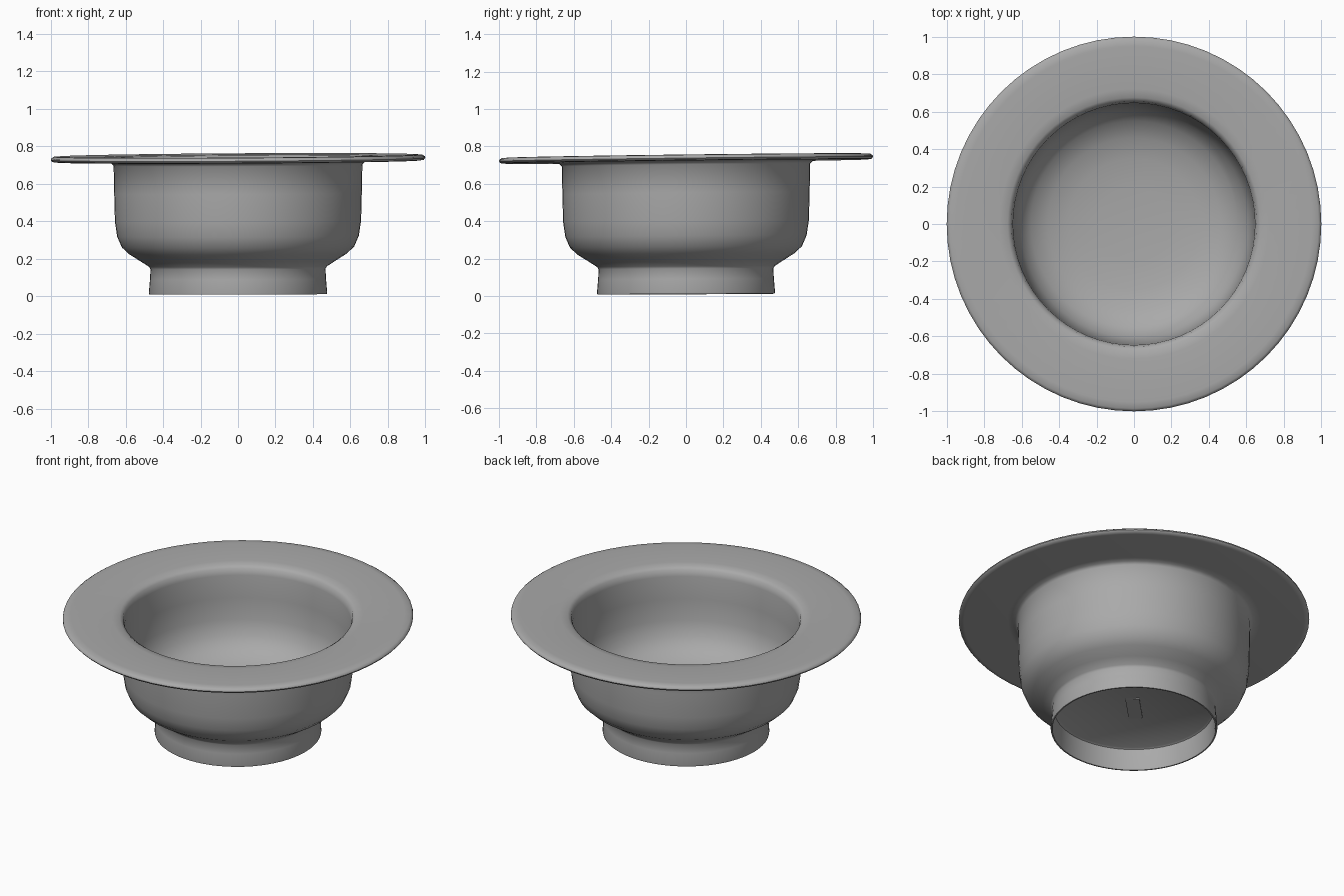
import bpy
import bmesh
import math

default_cube = bpy.data.objects.get("Cube")
if default_cube:
    bpy.data.objects.remove(default_cube)

SEGMENTS = 64

grey = bpy.data.materials.new("plain grey")
grey.use_nodes = True
colour = (0.4, 0.4, 0.4, 1)
grey.diffuse_color = colour
grey.node_tree.nodes["Principled BSDF"].inputs["Base Color"].default_value = colour


def lean(x, y, z):
    """Slight hand-made tilt that grows towards the brim."""
    return z + (0.012 * y + 0.006 * x) * (0.4 + 0.6 * z / 0.74)


def finish(name, bm):
    bmesh.ops.recalc_face_normals(bm, faces=bm.faces)
    mesh = bpy.data.meshes.new(name)
    bm.to_mesh(mesh)
    bm.free()
    mesh.materials.append(grey)
    obj = bpy.data.objects.new(name, mesh)
    bpy.context.collection.objects.link(obj)
    bpy.ops.object.select_all(action="DESELECT")
    bpy.context.view_layer.objects.active = obj
    obj.select_set(True)
    bpy.ops.object.shade_smooth_by_angle(angle=math.radians(50))
    return obj


def lathe(name, profile):
    bm = bmesh.new()
    points = [bm.verts.new((r, 0, z)) for r, z in profile]
    edges = [bm.edges.new(pair) for pair in zip(points, points[1:])]
    bmesh.ops.spin(bm, geom=points + edges, cent=(0, 0, 0), axis=(0, 0, 1),
                   angle=math.tau, steps=SEGMENTS, use_merge=False)
    bmesh.ops.remove_doubles(bm, verts=bm.verts, dist=0.0005)
    for v in bm.verts:
        v.co.z = lean(*v.co)
    return finish(name, bm)


# Bowl with wide brim, from the inner floor over the rim to the hollow foot
inside = [(0, 0.18), (0.2, 0.183), (0.35, 0.195), (0.46, 0.22), (0.55, 0.265),
          (0.605, 0.33), (0.632, 0.42), (0.642, 0.55), (0.646, 0.69), (0.655, 0.728)]
brim = [(0.675, 0.742), (0.72, 0.747), (0.95, 0.751), (0.985, 0.749), (0.998, 0.74),
        (1.0, 0.732), (0.992, 0.722), (0.97, 0.719), (0.72, 0.719), (0.68, 0.715)]
outside = [(0.664, 0.7), (0.661, 0.55), (0.657, 0.4), (0.645, 0.32), (0.62, 0.262),
           (0.58, 0.225), (0.52, 0.187), (0.475, 0.158)]
foot = [(0.467, 0.145), (0.47, 0.09), (0.476, 0.02), (0.474, 0.01),
        (0.466, 0.01), (0.462, 0.03), (0.456, 0.14), (0.445, 0.147), (0, 0.147)]
lathe("brimmed_bowl", inside + brim + outside + foot)

# Small plain plate under the base
bm = bmesh.new()
bmesh.ops.create_cube(bm, size=1)
bmesh.ops.scale(bm, verts=bm.verts, vec=(0.22, 0.08, 0.008))
plate = finish("base_plate", bm)
plate.location = (0, 0, 0.146)
plate.rotation_euler.z = math.radians(45)
